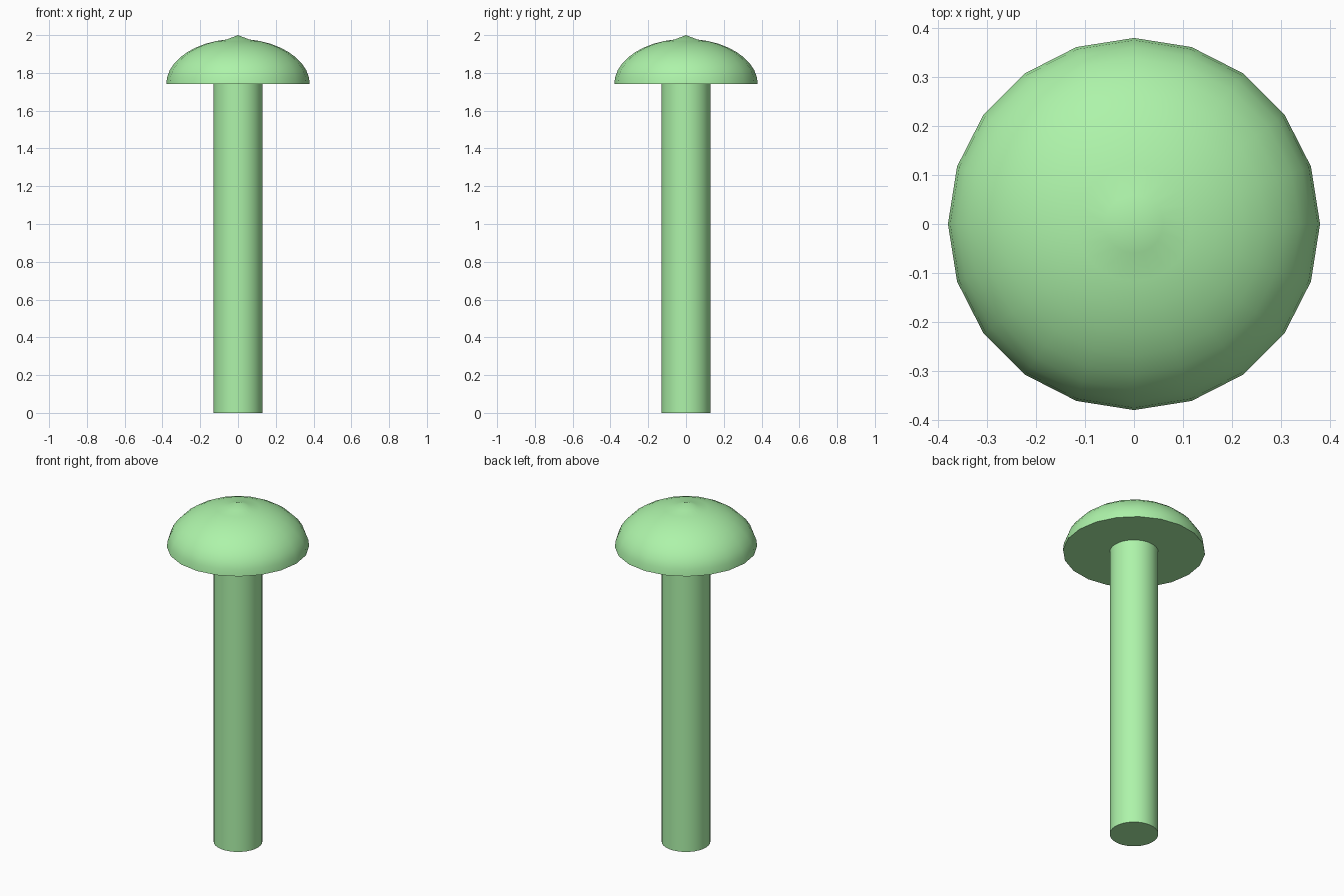
import bpy, bmesh, math

if "Cube" in bpy.data.objects:
    bpy.data.objects.remove(bpy.data.objects["Cube"])

green = bpy.data.materials.new("light_green")
green.diffuse_color = (0.42, 0.90, 0.40, 1)
green.use_nodes = True
green.node_tree.nodes["Principled BSDF"].inputs["Base Color"].default_value = green.diffuse_color


def lathe(name, profile, sides):
    """Revolve (radius, z) points around z; radius 0 makes a pole."""
    bm = bmesh.new()
    rings = []
    for r, z in profile:
        if r == 0:
            rings.append([bm.verts.new((0, 0, z))] * sides)
        else:
            rings.append([bm.verts.new((r * math.cos(math.tau * i / sides),
                                        r * math.sin(math.tau * i / sides), z))
                          for i in range(sides)])
    for low, high in zip(rings, rings[1:]):
        for i in range(sides):
            j = (i + 1) % sides
            corners = dict.fromkeys((low[i], low[j], high[j], high[i]))
            bm.faces.new(list(corners))
    # Close open ends
    if profile[0][0] > 0:
        bm.faces.new(rings[0][::-1])
    if profile[-1][0] > 0:
        bm.faces.new(rings[-1])
    bmesh.ops.recalc_face_normals(bm, faces=bm.faces)
    mesh = bpy.data.meshes.new(name)
    bm.to_mesh(mesh)
    bm.free()
    mesh.materials.append(green)
    obj = bpy.data.objects.new(name, mesh)
    bpy.context.collection.objects.link(obj)
    bpy.ops.object.select_all(action='DESELECT')
    obj.select_set(True)
    bpy.context.view_layer.objects.active = obj
    bpy.ops.object.shade_smooth_by_angle(angle=math.radians(35))
    return obj


# Straight round stem
lathe("stem", [(0.13, 0), (0.13, 1.74)], 32)

# Flattened half-dome cap with a slightly raised tip and flat underside
dome = [(0.38 * math.cos(math.radians(9 * k)),
         1.74 + 0.24 * math.sin(math.radians(9 * k))) for k in range(10)]
lathe("cap", dome + [(0, 2.0)], 20)
